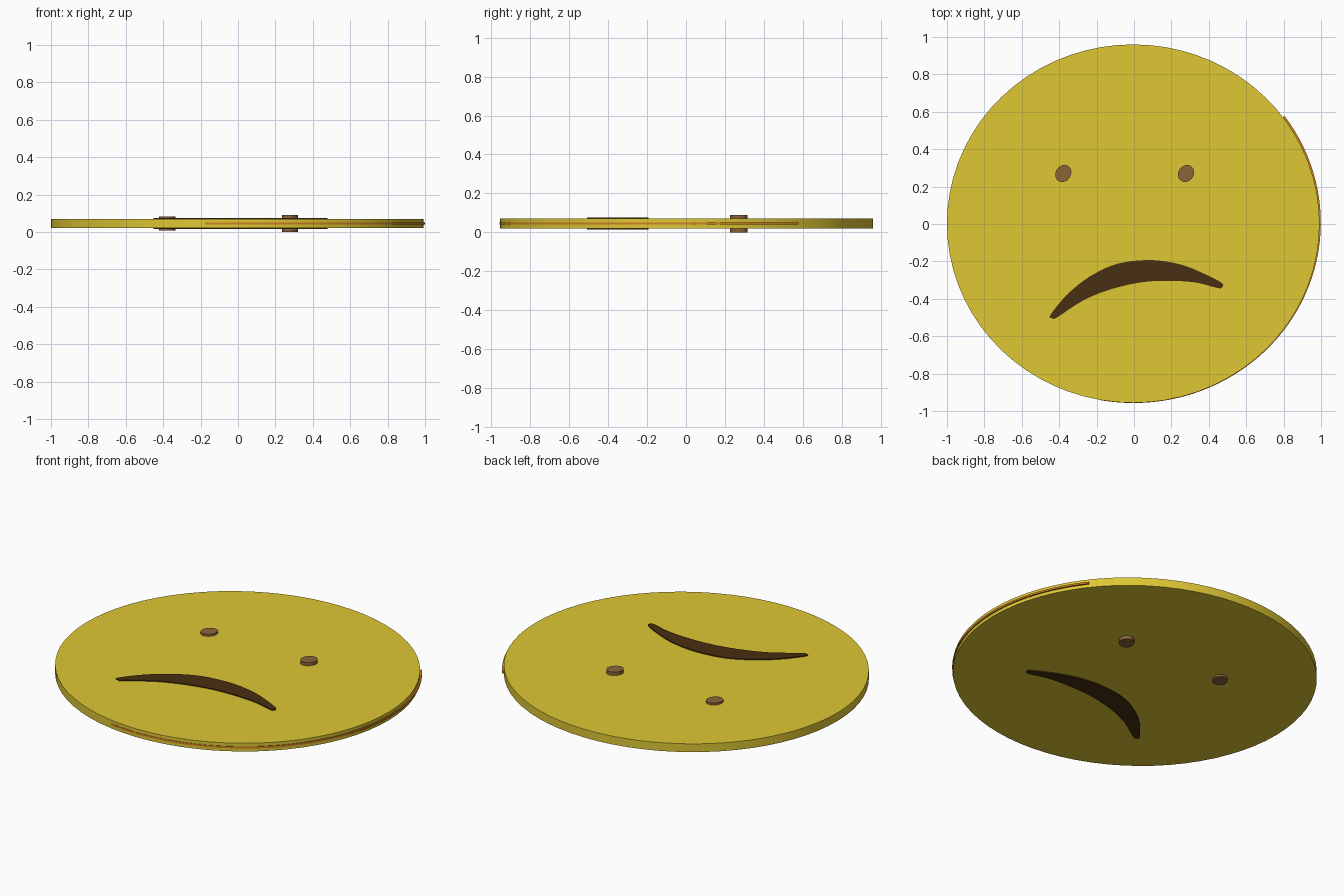
import bpy
import bmesh
from math import sin, cos, pi, radians

cube = bpy.data.objects.get("Cube")
if cube:
    bpy.data.objects.remove(cube, do_unlink=True)


def material(name, rgb):
    mat = bpy.data.materials.new(name)
    mat.use_nodes = True
    mat.diffuse_color = (*rgb, 1)
    mat.node_tree.nodes["Principled BSDF"].inputs["Base Color"].default_value = (*rgb, 1)
    return mat


yellow = material("yellow", (0.73, 0.57, 0.035))
brown = material("brown", (0.26, 0.13, 0.04))
dark_brown = material("dark brown", (0.066, 0.029, 0.006))
orange = material("orange", (0.62, 0.22, 0.015))


def slab(name, outline, bottom, top, mat):
    """Extrude a flat outline from bottom to top."""
    bm = bmesh.new()
    base = bm.faces.new([bm.verts.new((x, y, bottom)) for x, y in outline])
    extruded = bmesh.ops.extrude_face_region(bm, geom=[base])["geom"]
    for v in extruded:
        if isinstance(v, bmesh.types.BMVert):
            v.co.z = top
    bmesh.ops.recalc_face_normals(bm, faces=bm.faces)
    mesh = bpy.data.meshes.new(name)
    bm.to_mesh(mesh)
    bm.free()
    mesh.materials.append(mat)
    obj = bpy.data.objects.new(name, mesh)
    bpy.context.collection.objects.link(obj)
    bpy.ops.object.select_all(action="DESELECT")
    obj.select_set(True)
    bpy.context.view_layer.objects.active = obj
    bpy.ops.object.shade_smooth_by_angle(angle=radians(35))
    return obj


def ellipse(cx, cy, rx, ry, count, turn=0.0):
    points = []
    for i in range(count):
        a = 2 * pi * i / count
        u, v = rx * cos(a), ry * sin(a)
        points.append((cx + u * cos(turn) - v * sin(turn),
                       cy + u * sin(turn) + v * cos(turn)))
    return points


def smooth_loop(points, steps):
    """Closed Catmull-Rom curve through the points."""
    n, out = len(points), []
    for i in range(n):
        p = [points[(i + k - 1) % n] for k in range(4)]
        for s in range(steps):
            t = s / steps
            out.append(tuple(
                0.5 * (2 * b + (c - a) * t + (2 * a - 5 * b + 4 * c - d) * t ** 2
                       + (3 * b - a - 3 * c + d) * t ** 3)
                for a, b, c, d in zip(*p)))
    return out


# Round face plate
CX, CY, RX, RY = -0.004, 0.002, 0.996, 0.958
slab("face_disc", ellipse(CX, CY, RX, RY, 72), 0.021, 0.07, yellow)

# Eyes pass right through the plate
eye_turn = radians(55)
slab("right_eye", ellipse(-0.378, 0.27, 0.048, 0.041, 16, eye_turn), 0.009, 0.082, brown)
slab("left_eye", ellipse(0.278, 0.27, 0.048, 0.041, 16, eye_turn), 0.0, 0.09, brown)

# Downturned mouth
mouth = [(-0.447, -0.487), (-0.36, -0.38), (-0.24, -0.283), (-0.09, -0.213),
         (0.09, -0.193), (0.25, -0.217), (0.38, -0.268), (0.468, -0.314),
         (0.473, -0.335), (0.45, -0.343), (0.33, -0.313), (0.19, -0.304),
         (0.04, -0.312), (-0.12, -0.348), (-0.27, -0.408), (-0.413, -0.5),
         (-0.438, -0.503)]
slab("mouth", smooth_loop(mouth, 5), 0.015, 0.076, dark_brown)

# Thin crescent edging that tapers out along the rim
start, end, count = radians(-100), radians(36.5), 48
outer, inner = [], []
for i in range(count + 1):
    t = i / count
    a = start + (end - start) * t
    grow = 0.001 + 0.009 * t ** 1.5
    outer.append((CX + (RX + grow) * cos(a), CY + (RY + grow) * sin(a)))
    inner.append((CX + (RX - 0.03) * cos(a), CY + (RY - 0.03) * sin(a)))
slab("rim_edging", outer + inner[::-1], 0.04, 0.051, orange)
